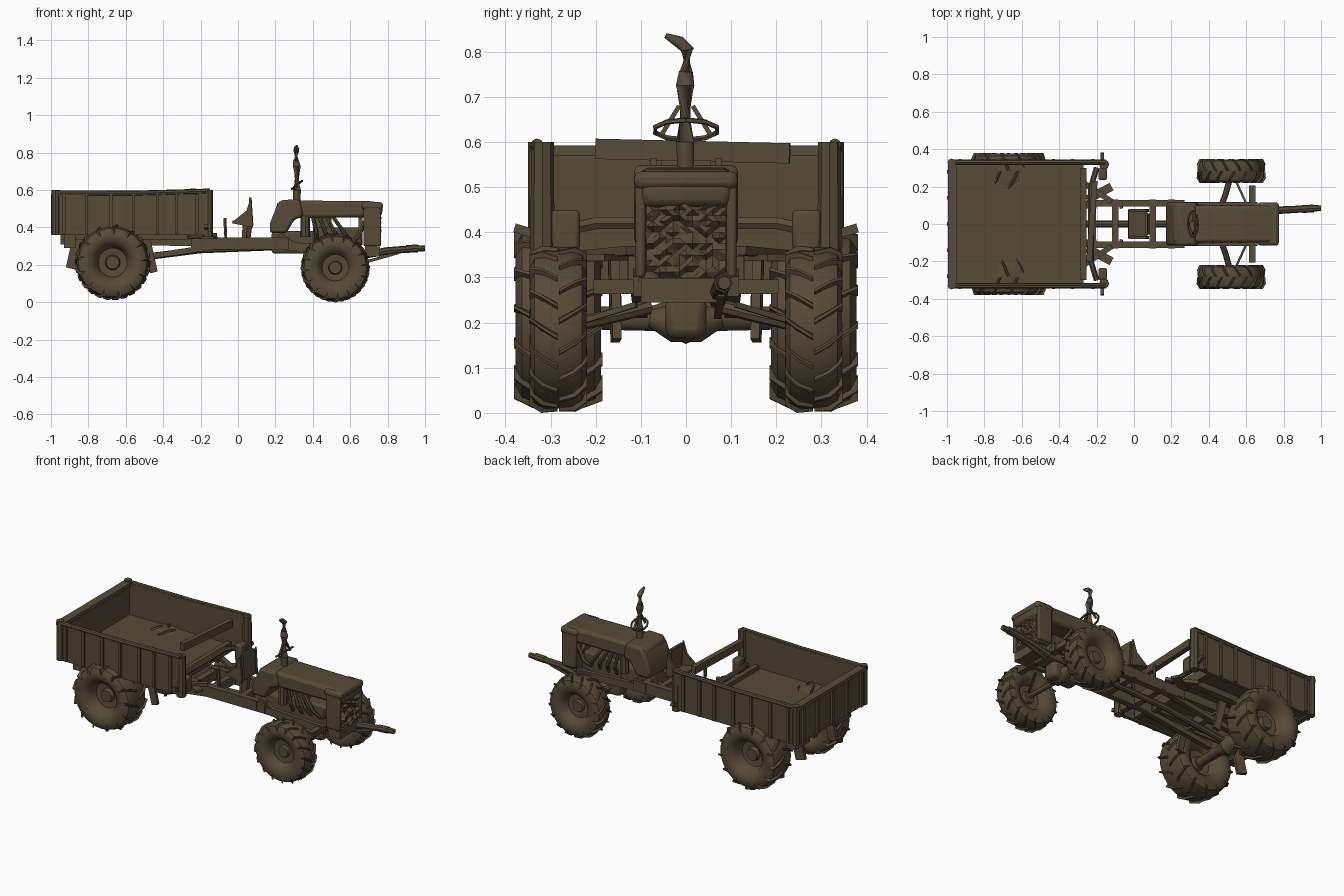
import bpy, bmesh, math, random
from mathutils import Vector, Matrix

random.seed(4)
cube = bpy.data.objects.get("Cube")
if cube:
    bpy.data.objects.remove(cube, do_unlink=True)

paint = bpy.data.materials.new("dark brown")
paint.use_nodes = True
paint.diffuse_color = (0.095, 0.069, 0.039, 1)
paint.node_tree.nodes["Principled BSDF"].inputs["Base Color"].default_value = paint.diffuse_color
made = []
SIDES = ((-1, "near"), (1, "far"))


def part(name, bm, bevel=0):
    bmesh.ops.recalc_face_normals(bm, faces=bm.faces)
    mesh = bpy.data.meshes.new(name)
    bm.to_mesh(mesh)
    bm.free()
    mesh.materials.append(paint)
    ob = bpy.data.objects.new(name, mesh)
    bpy.context.collection.objects.link(ob)
    if bevel:
        mod = ob.modifiers.new("rounded edges", "BEVEL")
        mod.width, mod.segments = bevel, 2
    made.append(ob)
    return ob


def add_beam(bm, a, b, w, h):
    """Rectangular bar from a to b, w wide and h deep."""
    a, b = Vector(a), Vector(b)
    d = b - a
    side = d.cross(Vector((0, 0, 1)))
    side = side.normalized() if side.length > 1e-4 else Vector((0, 1, 0))
    up = side.cross(d).normalized()
    frame = Matrix((d, side * w, up * h)).transposed().to_4x4()
    bmesh.ops.create_cube(bm, size=1, matrix=Matrix.Translation((a + b) / 2) @ frame)


def beam(name, a, b, w, h):
    bm = bmesh.new()
    add_beam(bm, a, b, w, h)
    return part(name, bm)


def box(name, x, y, z, bevel=0):
    bm = bmesh.new()
    add_beam(bm, (x[0], sum(y) / 2, sum(z) / 2), (x[1], sum(y) / 2, sum(z) / 2),
             y[1] - y[0], z[1] - z[0])
    return part(name, bm, bevel)


def slab(name, outline, y, bevel=0):
    """Side outline in x and z, extruded between two y values."""
    bm = bmesh.new()
    face = bm.faces.new([bm.verts.new((px, y[0], pz)) for px, pz in outline])
    out = bmesh.ops.extrude_face_region(bm, geom=[face])["geom"]
    bmesh.ops.translate(bm, verts=[v for v in out if isinstance(v, bmesh.types.BMVert)],
                        vec=(0, y[1] - y[0], 0))
    return part(name, bm, bevel)


def loft(bm, rings, closed=False):
    n = len(rings[0])
    rows = [[bm.verts.new(p) for p in ring] for ring in rings]
    for r0, r1 in zip(rows, rows[1:]):
        for i in range(n):
            bm.faces.new((r0[i], r0[(i + 1) % n], r1[(i + 1) % n], r1[i]))
    bm.faces.new(rows[0])
    bm.faces.new(rows[-1])


def tube(name, points, radii, sides=10):
    pts = [Vector(p) for p in points]
    rings = []
    for i, p in enumerate(pts):
        d = pts[min(i + 1, len(pts) - 1)] - pts[max(i - 1, 0)]
        q = d.to_track_quat("Z", "Y")
        turn = [2 * math.pi * k / sides for k in range(sides)]
        rings.append([p + q @ Vector((radii[i] * math.cos(t), radii[i] * math.sin(t), 0)) for t in turn])
    bm = bmesh.new()
    loft(bm, rings)
    return part(name, bm)


def wheel(name, x, y, z, radius, half, lugs, s):
    # tyre and dished rim turned around the axle
    half_profile = [(.02, .4), (.17, .4), (.2, .15), (.38, .2), (.45, .7), (.6, .97),
                    (.78, 1), (.9, .85), (.95, .5)]
    profile = half_profile + [(r, -w) for r, w in reversed(half_profile)]
    rings = []
    for r, w in profile:
        rings.append([(x + r * radius * math.cos(t), y + s * w * half, z + r * radius * math.sin(t))
                      for t in (2 * math.pi * k / 32 for k in range(32))])
    bm = bmesh.new()
    loft(bm, rings)

    # slanted tread lugs
    def at(t, r, w):
        return (x + r * radius * math.cos(t), y + w * half, z + r * radius * math.sin(t))
    for k in range(lugs):
        for v in (-1, 1):
            t = 2 * math.pi * (k + v / 4) / lugs
            bar = [[at(t + dt + g, r, v * w) for g, r in ((-.05, b), (.05, b), (.02, top), (-.02, top))]
                   for dt, w, b, top in ((0, .02, .93, .985), (.12, .6, .91, 1), (.24, 1.03, .74, .92))]
            loft(bm, bar)
    part(name, bm)


for s, tag in SIDES:
    wheel(f"front_wheel_{tag}", .52, s * .283, .185, .185, .062, 16, s)
    wheel(f"rear_wheel_{tag}", -.67, s * .283, .213, .203, .095, 13, s)

# axles
tube("rear_axle", [(-.67, -.27, .21), (-.67, -.07, .21), (-.67, 0, .21), (-.67, .07, .21), (-.67, .27, .21)],
     [.025, .03, .06, .03, .025])
tube("axle_housing", [(.52, -.08, .21), (.52, -.03, .2), (.52, .03, .2), (.52, .08, .21)], [.02, .045, .045, .02])
tube("drive_shaft", [(-.67, 0, .22), (-.2, 0, .28), (.3, 0, .3)], [.018] * 3, 8)
for s, tag in SIDES:
    tube(f"front_axle_arm_{tag}", [(.46, s * .08, .235), (.49, s * .16, .215), (.52, s * .27, .19)], [.016] * 3, 8)
    beam(f"steering_rod_{tag}", (.6, s * .11, .24), (.54, s * .24, .2), .012, .012)

# chassis
for s, tag in SIDES:
    beam(f"chassis_rail_{tag}", (-.25, s * .11, .315), (.27, s * .11, .315), .035, .065)
    beam(f"front_rail_{tag}", (.25, s * .105, .3), (.66, s * .105, .28), .025, .045)
    beam(f"rear_rail_{tag}", (-.95, s * .1, .335), (-.2, s * .1, .325), .035, .05)
    beam(f"trailing_arm_{tag}", (-.62, s * .1, .225), (-.1, s * .11, .3), .03, .03)
    beam(f"cab_brace_{tag}", (-.27, s * .22, .35), (-.12, s * .12, .36), .03, .02)
    beam(f"foot_step_{tag}", (-.25, s * .13, .345), (-.12, s * .2, .345), .045, .015)
    beam(f"cowl_strut_{tag}", (.22, s * .1, .36), (.35, s * .1, .27), .02, .03)
    beam(f"mudflap_rear_{tag}", (-.85, s * .16, .36), (-.89, s * .155, .18), .02, .06)
    beam(f"mudflap_front_{tag}", (-.49, s * .16, .34), (-.45, s * .155, .16), .02, .04)
    tube(f"hand_lever_{tag}", [(-.065, s * .09, .33), (-.07, s * .09, .45)], [.008, .01], 6)
for i, px in enumerate((-.88, -.5, -.22, -.1, .1, .2)):
    box(f"cross_member_{i + 1}", (px - .018, px + .018), (-.13, .13), (.29, .345))
box("gearbox", (.18, .42), (-.055, .055), (.26, .38), .015)

# load bed
box("bed_floor", (-.97, -.27), (-.32, .32), (.37, .395))
box("bed_front_sill", (-.285, -.255), (-.3, .3), (.36, .42))
box("tailgate", (-.985, -.955), (-.33, .33), (.36, .59))
box("tailgate_rim", (-.995, -.945), (-.34, .34), (.57, .592))
beam("headboard_rail", (-.24, -.2, .585), (-.21, .23, .575), .03, .045)
tube("bed_roll_bar", [(-.2, -.3, .4), (-.23, -.2, .42), (-.23, .2, .42), (-.2, .3, .4)], [.015] * 4, 6)
for i in range(5):
    box(f"tailgate_rib_{i + 1}", (-1, -.98), (i * .14 - .29, i * .14 - .27), (.365, .575))
for s, tag in SIDES:
    slab(f"bed_side_{tag}", [(-.985, .36), (-.15, .36), (-.15, .6), (-.55, .588), (-.985, .587)],
         sorted((s * .315, s * .335)))
    tube(f"bed_side_rim_{tag}", [(-.99, s * .33, .585), (-.55, s * .33, .583), (-.15, s * .33, .594)], [.014] * 3, 8)
    for i, px in enumerate((-.93, -.81, -.68, -.56, -.43, -.33, -.22)):
        box(f"bed_rib_{tag}_{i + 1}", (px - .008, px + .008), sorted((s * .33, s * .347)), (.365, .58))
    tube(f"front_post_{tag}", [(-.16, s * .318, .35), (-.16, s * .318, .6)], [.027, .025], 8)
    tube(f"rear_post_{tag}", [(-.975, s * .328, .36), (-.975, s * .328, .6)], [.022] * 2, 8)
    box(f"post_bracket_{tag}", (-.19, -.145), sorted((s * .235, s * .3)), (.36, .45), .01)
    beam(f"bed_latch_{tag}", (-.17, s * .33, .395), (-.17, s * .38, .41), .02, .02)
    beam(f"floor_bearer_{tag}", (-.95, s * .2, .355), (-.26, s * .2, .355), .04, .04)
    box(f"under_bed_box_{tag}", (-.93, -.87), sorted((s * .13, s * .27)), (.29, .36))

# seat
beam("seat_pan", (-.03, 0, .43), (.07, 0, .41), .15, .015)
beam("seat_back", (.075, 0, .41), (.065, 0, .56), .11, .015)
tube("seat_post", [(.04, 0, .3), (.05, 0, .41)], [.025, .03], 6)
for s, tag in SIDES:
    slab(f"seat_side_{tag}", [(-.03, .43), (.08, .4), (.07, .565), (.045, .49)],
         sorted((s * .065, s * .08)))

# bonnet, cowl and front
outline = [(.21, .45), (.205, .53), (.24, .545), (.72, .54), (.76, .53), (.775, .5), (.765, .455)]
slab("bonnet", outline, (-.1, .1), .022)
slab("cowl", [(.17, .37), (.17, .42), (.205, .51), (.23, .547), (.33, .55), (.35, .46), (.3, .44), (.26, .37)],
     (-.115, .115), .015)
box("radiator", (.68, .745), (-.105, .095), (.29, .5))
for s, tag in SIDES:
    box(f"radiator_frame_{tag}", (.67, .765), sorted((s * .09, s * .112)), (.3, .53), .008)
box("bonnet_nose", (.66, .775), (-.115, .115), (.495, .535), .015)
bm = bmesh.new()
bmesh.ops.create_grid(bm, x_segments=12, y_segments=16, size=1)
for v in bm.verts:
    v.co = (.755 + random.uniform(-.012, .012), v.co.x * .088, .4 + v.co.y * .1)
bmesh.ops.triangulate(bm, faces=bm.faces)
grille = part("crumpled_grille", bm)
box("front_cross_box", (.68, .76), (-.1, .08), (.245, .298))
box("front_bumper", (.615, .65), (-.205, .205), (.263, .296))

# engine
box("engine_block", (.4, .66), (-.065, .065), (.25, .4), .012)
box("cylinder_head", (.4, .5), (-.05, .05), (.39, .47))
box("engine_sump", (.42, .6), (-.045, .045), (.165, .26), .02)
tube("engine_fan", [(.645, 0, .38), (.665, 0, .38)], [.075] * 2, 14)
for s, tag in SIDES:
    for i in range(4):
        tube(f"engine_pipe_{tag}_{i + 1}", [(.42 + i * .06, s * .06, .32), (.42 + i * .05, s * .092, .37),
             (.4 + i * .035, s * .08, .46)], [.011] * 3, 6)
    tube(f"side_canister_{tag}", [(.36, s * .08, .35), (.36, s * .08, .46)], [.025] * 2, 8)
    tube(f"lower_hose_{tag}", [(.6, s * .05, .31), (.64, s * .075, .35), (.69, s * .07, .45)], [.013] * 3, 6)

# exhaust stack with its guard ring
tube("exhaust_stack", [(.315, 0, .53), (.315, -.002, .6), (.315, -.002, .725), (.31, 0, .755),
     (.312, .003, .805), (.312, -.015, .822), (.315, -.045, .836)],
     [.019, .021, .021, .016, .015, .014, .006])
ring = [(.315 + .028 * math.cos(t), .072 * math.sin(t), .627 + .022 * math.cos(t))
        for t in (math.pi * k / 5 for k in range(11))]
tube("guard_ring", ring, [.006] * 11, 5)
for s, tag in SIDES:
    beam(f"guard_stay_{tag}", (.315, s * .015, .68), (.315, s * .055, .615), .01, .01)

# tow pole
tube("tow_pole", [(.66, .07, .25), (.8, .075, .275), (.95, .083, .288), (1, .085, .288)], [.02, .02, .018, .015], 8)
tube("tow_pole_collar", [(.9, .08, .285), (.96, .083, .288)], [.021] * 2, 8)
beam("tow_brace", (.68, .07, .215), (.86, .078, .265), .015, .015)

# smooth shading with sharp edges kept
bpy.ops.object.select_all(action="DESELECT")
for ob in made:
    ob.select_set(True)
grille.select_set(False)
bpy.context.view_layer.objects.active = made[0]
bpy.ops.object.shade_smooth_by_angle(angle=math.radians(40))
